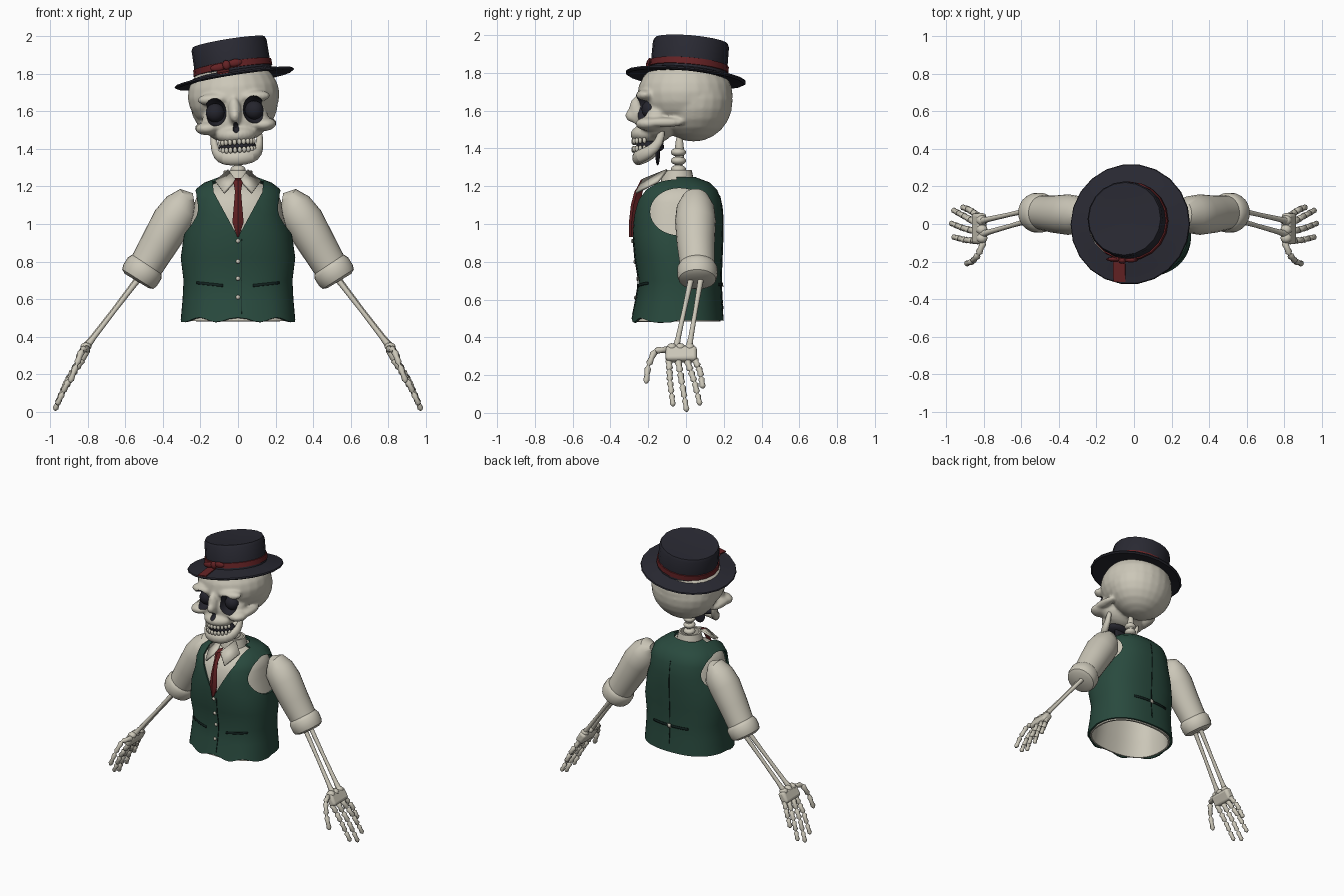
import bpy, bmesh, math
from mathutils import Vector, Matrix

if "Cube" in bpy.data.objects:
    bpy.data.objects.remove(bpy.data.objects["Cube"])


def material(name, rgb):
    m = bpy.data.materials.new(name)
    m.diffuse_color = (*rgb, 1)
    m.use_nodes = True
    m.node_tree.nodes["Principled BSDF"].inputs["Base Color"].default_value = m.diffuse_color
    return m


CREAM = material("bone cream", (0.60, 0.57, 0.48))
GREEN = material("vest green", (0.022, 0.068, 0.048))
SEAM = material("seam dark green", (0.006, 0.016, 0.014))
NAVY = material("hat navy", (0.022, 0.022, 0.032))
SOCKET = material("socket dark", (0.018, 0.018, 0.026))
RED = material("tie red", (0.13, 0.016, 0.018))


def finish(bm, name, mat, angle=40):
    bmesh.ops.recalc_face_normals(bm, faces=bm.faces)
    me = bpy.data.meshes.new(name)
    bm.to_mesh(me)
    bm.free()
    ob = bpy.data.objects.new(name, me)
    bpy.context.collection.objects.link(ob)
    me.materials.append(mat)
    shade(ob, angle)
    return ob


def shade(ob, angle=40):
    bpy.ops.object.select_all(action='DESELECT')
    bpy.context.view_layer.objects.active = ob
    ob.select_set(True)
    bpy.ops.object.shade_smooth_by_angle(angle=math.radians(angle))


def apply(ob, kind, **props):
    mod = ob.modifiers.new(kind.lower(), kind)
    for k, v in props.items():
        setattr(mod, k, v)
    bpy.context.view_layer.objects.active = ob
    bpy.ops.object.modifier_apply(modifier=mod.name)


def cut(ob, cutter):
    apply(ob, 'BOOLEAN', object=cutter, operation='DIFFERENCE', solver='EXACT', material_mode='TRANSFER')
    bpy.data.objects.remove(cutter)


def blobs(name, mat, items, seg=24):
    """Ellipsoids given as (centre, radii) in one mesh."""
    bm = bmesh.new()
    for c, r in items:
        bmesh.ops.create_uvsphere(bm, u_segments=seg, v_segments=seg // 2, radius=1,
                                  matrix=Matrix.Translation(c) @ Matrix.Diagonal((*r, 1)))
    return finish(bm, name, mat)


def loft(bm, rings, caps=True):
    rows = [[bm.verts.new(p) for p in ring] for ring in rings]
    n = len(rows[0])
    for a, b in zip(rows, rows[1:]):
        for i in range(n):
            bm.faces.new((a[i], a[(i + 1) % n], b[(i + 1) % n], b[i]))
    if caps:
        bm.faces.new(rows[0])
        bm.faces.new(rows[-1])


def tube(name, mat, pts, radii, sides=14, ref=(0, 1, 0), squash=1.0, bm=None):
    own = bm is None
    bm = bm or bmesh.new()
    pts = [Vector(p) for p in pts]
    rings = []
    for i, p in enumerate(pts):
        t = (pts[min(i + 1, len(pts) - 1)] - pts[max(i - 1, 0)]).normalized()
        u = t.cross(Vector(ref)).normalized()
        v = u.cross(t)
        rings.append([p + radii[i] * (u * math.cos(a) + v * squash * math.sin(a))
                      for a in (math.tau * k / sides for k in range(sides))])
    loft(bm, rings)
    return finish(bm, name, mat) if own else None


def lathe(name, mat, profile, place, sides=24, angle=35):
    bm = bmesh.new()
    loft(bm, [[place @ Vector((r * math.cos(a), r * math.sin(a), z))
               for a in (math.tau * k / sides for k in range(sides))] for r, z in profile])
    return finish(bm, name, mat, angle)


# Torso sections: height, half width, front depth, back depth
TORSO = [(.49, .305, -.288, .2), (.6, .295, -.265, .19), (.7, .29, -.25, .185), (.82, .305, -.27, .19),
         (.95, .287, -.282, .195), (1.05, .258, -.276, .195), (1.13, .25, -.262, .185),
         (1.18, .232, -.235, .165), (1.22, .18, -.185, .125), (1.25, .1, -.12, .045)]
POWER = 2.4


def section(z):
    z = min(max(z, .49), 1.25)
    for a, b in zip(TORSO, TORSO[1:]):
        if z <= b[0]:
            f = (z - a[0]) / (b[0] - a[0])
            return [p + (q - p) * f for p, q in zip(a, b)][1:]


def surf(x, z, side=-1, out=.004):
    rx, yf, yb = section(z)
    d = (1 - min(1, abs(x / rx)) ** POWER) ** (1 / POWER)
    return Vector((x, (yf + yb) / 2 + side * ((yb - yf) / 2 * d + out), z))


def torso(name, mat, inset, drop):
    bm = bmesh.new()
    rings = []
    for z, rx, yf, yb in TORSO:
        ring = []
        for k in range(56):
            a = math.tau * k / 56
            c, s = math.cos(a), math.sin(a)
            px, py = (math.copysign(abs(q) ** (2 / POWER), q) for q in (c, s))
            wave = .012 * math.cos(10 * c) if z < .5 and s < 0 else 0
            ring.append((px * (rx - inset), (yf + yb) / 2 + py * ((yb - yf) / 2 - inset),
                         z - inset * (z > 1.1) + (wave if drop == 0 else -drop * (z < .5))))
        rings.append(ring)
    loft(bm, rings, False)
    ob = finish(bm, name, mat)
    apply(ob, 'SOLIDIFY', thickness=.012, offset=-1)
    return ob


# Shirt body and vest with neck and arm openings
shirt = torso("shirt_body", CREAM, .018, .006)
shade(shirt)
vest = torso("vest", GREEN, 0, 0)
bm = bmesh.new()
loft(bm, [[(0, y, .93), (.13, y, 1.17), (.15, y, 1.4), (-.15, y, 1.4), (-.13, y, 1.17)] for y in (-.5, -.05)])
cut(vest, finish(bm, "neck_cutter", GREEN))
for s in (-1, 1):
    bm = bmesh.new()
    loft(bm, [[(s * x, -.035 + .155 * math.cos(a), 1.065 + .125 * math.sin(a))
               for a in (math.tau * k / 32 for k in range(32))] for x in (.15, .5)])
    cut(vest, finish(bm, "arm_cutter", GREEN))
shade(vest)


def strip(name, mat, line, half, side=-1, across=(0, 1), out=.005):
    """Thin plate following the torso surface along (x, z) points."""
    bm = bmesh.new()
    rows = [[bm.verts.new(surf(x + w * half * across[0], z + w * half * across[1], side, out))
             for w in (-1, 1)] for x, z in line]
    for a, b in zip(rows, rows[1:]):
        bm.faces.new((a[0], a[1], b[1], b[0]))
    ob = finish(bm, name, mat)
    apply(ob, 'SOLIDIFY', thickness=.004, offset=0)


# Vest details: pockets, seams, back strap, buttons
for s in (-1, 1):
    strip("pocket", SEAM, [(s * (.08 + .028 * i), .672 + .003 * i) for i in range(6)], .007)
strip("front_seam", SEAM, [(.02, .52 + .05 * i) for i in range(9)], .0015, -1, (1, 0), .002)
strip("back_seam", SEAM, [(0, .55 + .06 * i) for i in range(11)], .0015, 1, (1, 0), .002)
strip("back_strap", SEAM, [(-.14 + .04 * i, .68) for i in range(8)], .008, 1)
strip("strap_buckle", CREAM, [(-.012, .68), (.012, .68)], .014, 1, (0, 1), .009)
blobs("buttons", CREAM, [(surf(0, z), (.012, .008, .012)) for z in (.61, .71, .8, .91)], 10)

# Collar stand, collar flaps and tie
lathe("collar_stand", CREAM, [(.09, 1.22), (.075, 1.285), (.062, 1.285), (.06, 1.22)],
      Matrix.Translation((0, -.045, 0)))
for s in (-1, 1):
    bm = bmesh.new()
    pts = [(.05, -.1, 1.285), (.12, -.15, 1.225), (.075, -.265, 1.165), (.012, -.225, 1.235)]
    bm.faces.new([bm.verts.new((s * x, y, z)) for x, y, z in pts])
    apply(finish(bm, "collar_flap", CREAM), 'SOLIDIFY', thickness=.014, offset=0)
bm = bmesh.new()
loft(bm, [[(-w, y, z), (0, y - .014, z), (w, y, z), (0, y + .03, z)] for w, y, z in
          [(.014, -.2, 1.245), (.026, -.225, 1.235), (.018, -.25, 1.185), (.016, -.258, 1.175),
           (.022, -.278, 1.1), (.03, -.288, 1.01), (.004, -.288, .93)]])
finish(bm, "tie", RED)

# Neck bones
blobs("neck_bones", CREAM, [((0, -.04, z), (.04, .04, .024)) for z in (1.29, 1.335, 1.38)] +
      [((0, -.035, 1.38), (.024, .024, .1))])

# Skull fused from rounded masses
tilt = Matrix.Translation((0, 0, 1.35)) @ Matrix.Rotation(math.radians(-4), 4, 'Y') @ Matrix.Translation((0, 0, -1.35))
parts = [((0, -.005, 1.685), (.245, .253, .2)), ((0, .04, 1.65), (.235, .207, .213)),
         ((0, -.155, 1.55), (.18, .105, .12)), ((0, -.262, 1.6), (.035, .04, .075)),
         ((0, -.285, 1.575), (.027, .037, .035)), ((0, -.205, 1.475), (.108, .09, .052))]
for s in (-1, 1):
    parts += [((s * .1, -.215, 1.672), (.095, .052, .034)), ((s * .15, -.2, 1.52), (.066, .068, .036)),
              ((s * .185, -.12, 1.525), (.034, .11, .026))]
skull = blobs("skull", CREAM, parts)
apply(skull, 'REMESH', mode='VOXEL', voxel_size=.01)
apply(skull, 'SMOOTH', factor=.5, iterations=5)
holes = [((s * .104, -.26, 1.603), (.06, .105, .074)) for s in (-1, 1)] + [((0, -.33, 1.515), (.024, .085, .033))]
for h in holes:
    cut(skull, blobs("hole_cutter", SOCKET, [h]))
shade(skull, 50)
eyes = blobs("eye_balls", SOCKET, [((s * .104, -.19, 1.6), (.05, .045, .05)) for s in (-1, 1)])

# Jaw, teeth and dark mouth
half = [(.125, -.125, 1.5), (.122, -.14, 1.42), (.11, -.19, 1.375), (.075, -.245, 1.352)]
path = [(-x, y, z) for x, y, z in half] + [(0, -.262, 1.348)] + half[::-1]
jaw = tube("jaw", CREAM, path, [.014, .02, .026, .029, .031, .029, .026, .02, .014], 16, (0, 0, 1), 1.25)
apply(jaw, 'SUBSURF', levels=1)
shade(jaw)
teeth = []
for i in range(10):
    a = math.radians(-68 + 136 * i / 9)
    for z in (1.437, 1.395):
        teeth.append(((.095 * math.sin(a), -.185 - .095 * math.cos(a), z), (.0125, .011, .017)))
teeth = blobs("teeth", CREAM, teeth, 10)
mouth = blobs("mouth_dark", SOCKET, [((0, -.19, 1.41), (.1, .075, .035)), ((0, -.15, 1.37), (.05, .012, .06))])
for ob in (skull, eyes, jaw, teeth, mouth):
    ob.data.transform(tilt)

# Hat, tilted
place = (Matrix.Translation((-.022, 0, 1.79)) @ Matrix.Rotation(math.radians(-9), 4, 'Y')
         @ Matrix.Rotation(math.radians(-5), 4, 'X'))
lathe("hat_brim", NAVY, [(.17, .018), (.21, .014), (.27, -.002), (.318, -.008), (.322, -.016),
                         (.31, -.024), (.26, -.018), (.17, -.004)], place, 22)
crown = place @ Matrix.Translation((0, .012, 0))
lathe("hat_crown", NAVY, [(.207, 0), (.203, .07), (.202, .165), (.194, .183), (.15, .18), (.05, .174)], crown, 20)
lathe("hat_band", RED, [(.2, .026), (.212, .028), (.21, .062), (.2, .064)], crown, 20)
ribbon = blobs("band_bow", RED, [((-.03, -.2, .045), (.022, .016, .026)), ((-.075, -.192, .04), (.045, .012, .02)),
                                 ((.015, -.198, .05), (.04, .012, .02))], 12)
ribbon.data.transform(place)
bm = bmesh.new()
loft(bm, [[(x, y, z + h) for x, h in ((-.085, 0), (-.02, 0), (-.02, .007), (-.085, .007))]
          for y, z in ((-.19, .017), (-.26, .003), (-.31, -.007))])
finish(bm, "ribbon_tail", RED).data.transform(place)


def along(path, f):
    k = min(int(f * (len(path) - 1)), len(path) - 2)
    return Vector(path[k]).lerp(Vector(path[k + 1]), f * (len(path) - 1) - k)


# Finger paths with x measured outward: knuckle, middle, tip
FINGERS = [([(.825, -.09, .285), (.9, -.085, .17), (.965, -.068, .035)], 4),
           ([(.84, -.042, .28), (.915, -.02, .15), (.977, .005, .006)], 4),
           ([(.84, .005, .28), (.91, .045, .165), (.965, .075, .04)], 4),
           ([(.83, .043, .29), (.875, .075, .22), (.915, .09, .13)], 3),
           ([(.8, -.09, .335), (.83, -.165, .33), (.86, -.2, .25), (.895, -.212, .155)], 3)]
for s in (-1, 1):
    # Sleeve and rolled cuff
    arm = [(.235, .05, 1.13), (.265, .05, 1.125), (.3, .05, 1.085), (.35, .05, 1.015), (.42, .052, .895),
           (.485, .06, .785), (.51, .06, .745)]
    tube("sleeve", CREAM, [(s * x, y, z) for x, y, z in arm], [.035, .075, .1, .108, .1, .092, .09], 24)
    cuff = [(.487, .06, .78), (.497, .06, .765), (.521, .06, .727), (.534, .06, .707), (.53, .06, .713), (.515, .06, .738)]
    tube("cuff", CREAM, [(s * .48, .06, .79)] + [(s * x, y, z) for x, y, z in cuff[:4]] + [(s * .54, .06, .697)],
         [.085, .097, .106, .106, .098, .075], 24)
    # Forearm bones
    for y0, y1, dx in ((.035, -.055, 0), (.085, .015, .006)):
        line = [(s * (.5 + dx), y0, .745), (s * (.815 + dx), y1, .335)]
        tube("forearm_bone", CREAM, [along(line, f) for f in (0, .15, .5, .85, 1)],
             [.02, .015, .012, .014, .021], 10)
    # Palm and wrist
    bm = bmesh.new()
    m = (Matrix.Translation((s * .825, -.025, .31)) @ Matrix.Rotation(math.radians(-30 * s), 4, 'Y')
         @ Matrix.Diagonal((.055, .165, .085, 1)))
    bmesh.ops.create_cube(bm, size=1, matrix=m)
    palm = finish(bm, "palm", CREAM)
    apply(palm, 'BEVEL', width=.018, segments=3)
    shade(palm)
    blobs("wrist_bones", CREAM, [((s * .81, y, .347), (.03, .027, .022)) for y in (-.075, -.03, .02)], 12)
    # Fingers with swollen joints
    bm = bmesh.new()
    for path, bones in FINGERS:
        path = [(s * x, y, z) for x, y, z in path]
        pts, rad = [], []
        for b in range(bones):
            for f, r in ((.02, .009), (.18, .02), (.5, .0145), (.82, .019), (.98, .008)):
                pts.append(along(path, (b + f) / bones))
                rad.append(r * (1 - .06 * b))
        tube("", CREAM, pts, rad, 8, bm=bm)
    finish(bm, "fingers", CREAM, 60)
